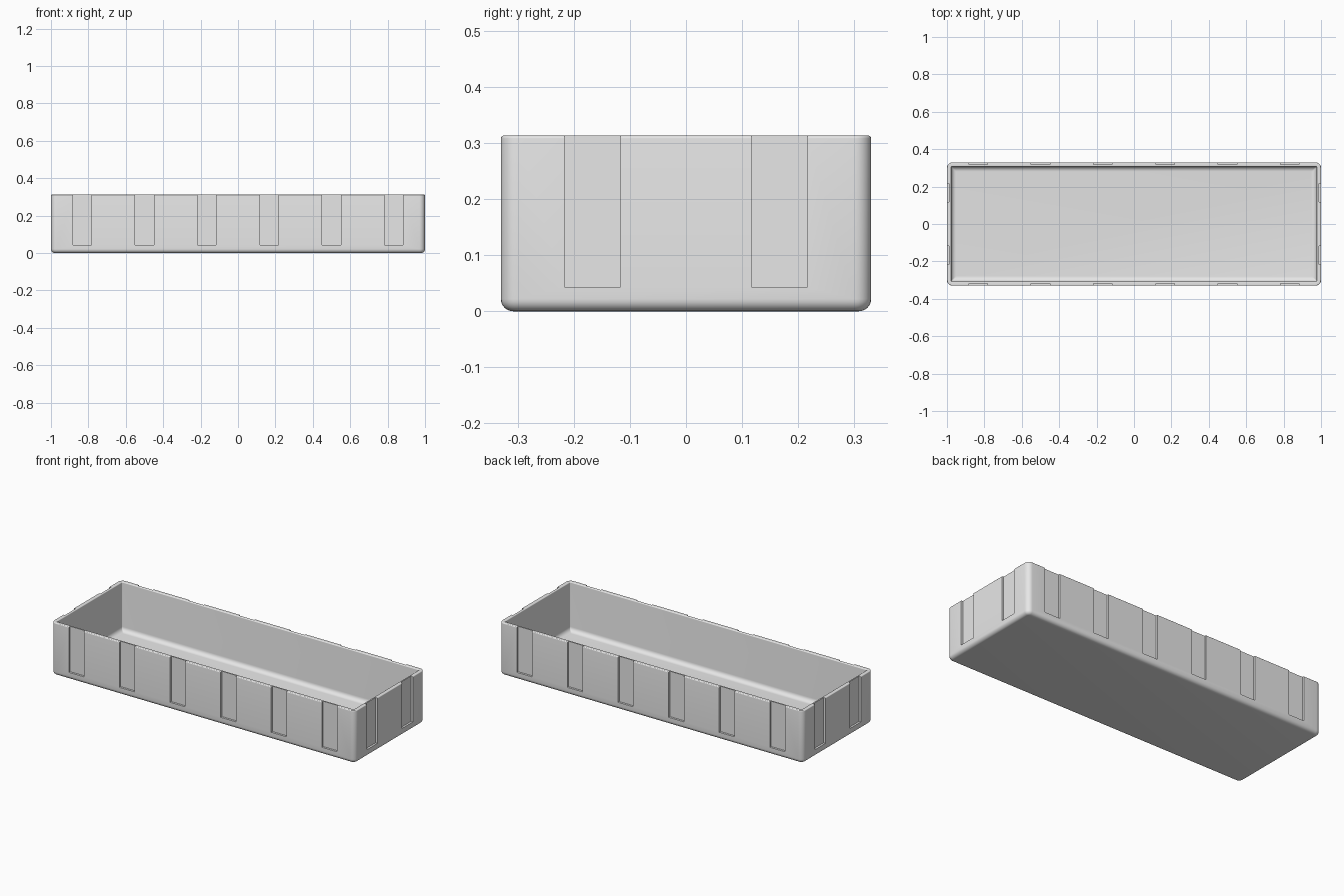
import bpy
import bmesh
from math import sin, cos, pi, radians

if "Cube" in bpy.data.objects:
    bpy.data.objects.remove(bpy.data.objects["Cube"], do_unlink=True)

HALF_X, HALF_Y, HEIGHT = 1.0, 0.33, 0.313
WALL, FLOOR = 0.023, 0.022
BASE_ROUND, LIP_ROUND, COVE = 0.022, 0.005, 0.026
CORNER, INNER_CORNER = 0.03, 0.005
SLOT_WIDTH, SLOT_DEPTH, SLOT_BOTTOM, SPACING = 0.10, 0.012, 0.043, 1 / 3
STEPS = 6

grey = bpy.data.materials.new("grey_plastic")
grey.use_nodes = True
grey.diffuse_color = (0.8, 0.8, 0.8, 1)
grey.node_tree.nodes["Principled BSDF"].inputs["Base Color"].default_value = (0.8, 0.8, 0.8, 1)


def make_object(name, bm):
    bmesh.ops.recalc_face_normals(bm, faces=bm.faces)
    mesh = bpy.data.meshes.new(name)
    bm.to_mesh(mesh)
    bm.free()
    mesh.materials.append(grey)
    obj = bpy.data.objects.new(name, mesh)
    bpy.context.collection.objects.link(obj)
    return obj


def add_ring(bm, inset, z, radius):
    """Rounded rectangle loop, inset from the outer wall."""
    verts = []
    for quarter, (sx, sy) in enumerate([(1, 1), (-1, 1), (-1, -1), (1, -1)]):
        for i in range(STEPS + 1):
            a = (quarter + i / STEPS) * pi / 2
            verts.append(bm.verts.new((sx * (HALF_X - inset - radius) + radius * cos(a),
                                       sy * (HALF_Y - inset - radius) + radius * sin(a), z)))
    return verts


def arc(inset, z, radius, start, end):
    """Quarter round in the wall section, as (inset, height) pairs."""
    angles = [radians(start + (end - start) * i / STEPS) for i in range(STEPS + 1)]
    return [(inset + radius * cos(a), z + radius * sin(a)) for a in angles]


# Tray: wall section swept around the rectangle, closed by the base and floor
outside = (arc(BASE_ROUND, BASE_ROUND, BASE_ROUND, 270, 180)
           + arc(LIP_ROUND, HEIGHT - LIP_ROUND, LIP_ROUND, 180, 90))
inside = (arc(WALL - LIP_ROUND, HEIGHT - LIP_ROUND, LIP_ROUND, 90, 0)
          + arc(WALL + COVE, FLOOR + COVE, COVE, 180, 270))
bm = bmesh.new()
rings = [add_ring(bm, d, z, max(CORNER - d, 0.006)) for d, z in outside]
rings += [add_ring(bm, d, z, INNER_CORNER) for d, z in inside]
for low, high in zip(rings, rings[1:]):
    for i in range(len(low)):
        j = (i + 1) % len(low)
        bm.faces.new((low[i], low[j], high[j], high[i]))
bm.faces.new(rings[0])
bm.faces.new(rings[-1])
tray = make_object("tray", bm)

# Slots: shallow upright grooves, open at the rim
bm = bmesh.new()


def add_slot(x, y, size_x, size_y):
    verts = bmesh.ops.create_cube(bm, size=1)["verts"]
    bmesh.ops.scale(bm, vec=(size_x, size_y, HEIGHT), verts=verts)
    bmesh.ops.translate(bm, vec=(x, y, SLOT_BOTTOM + HEIGHT / 2), verts=verts)


for side in (-1, 1):
    for i in range(6):
        add_slot((i - 2.5) * SPACING, side * HALF_Y, SLOT_WIDTH, 2 * SLOT_DEPTH)
    for i in range(2):
        add_slot(side * HALF_X, (i - 0.5) * SPACING, 2 * SLOT_DEPTH, SLOT_WIDTH)
cutter = make_object("slot_cutter", bm)
cutter.hide_render = True

cut = tray.modifiers.new("slots", "BOOLEAN")
cut.operation = "DIFFERENCE"
cut.solver = "EXACT"
cut.object = cutter
bpy.ops.object.select_all(action="DESELECT")
tray.select_set(True)
bpy.context.view_layer.objects.active = tray
bpy.ops.object.modifier_apply(modifier=cut.name)
bpy.data.objects.remove(cutter, do_unlink=True)
bpy.ops.object.shade_smooth_by_angle(angle=radians(35))
